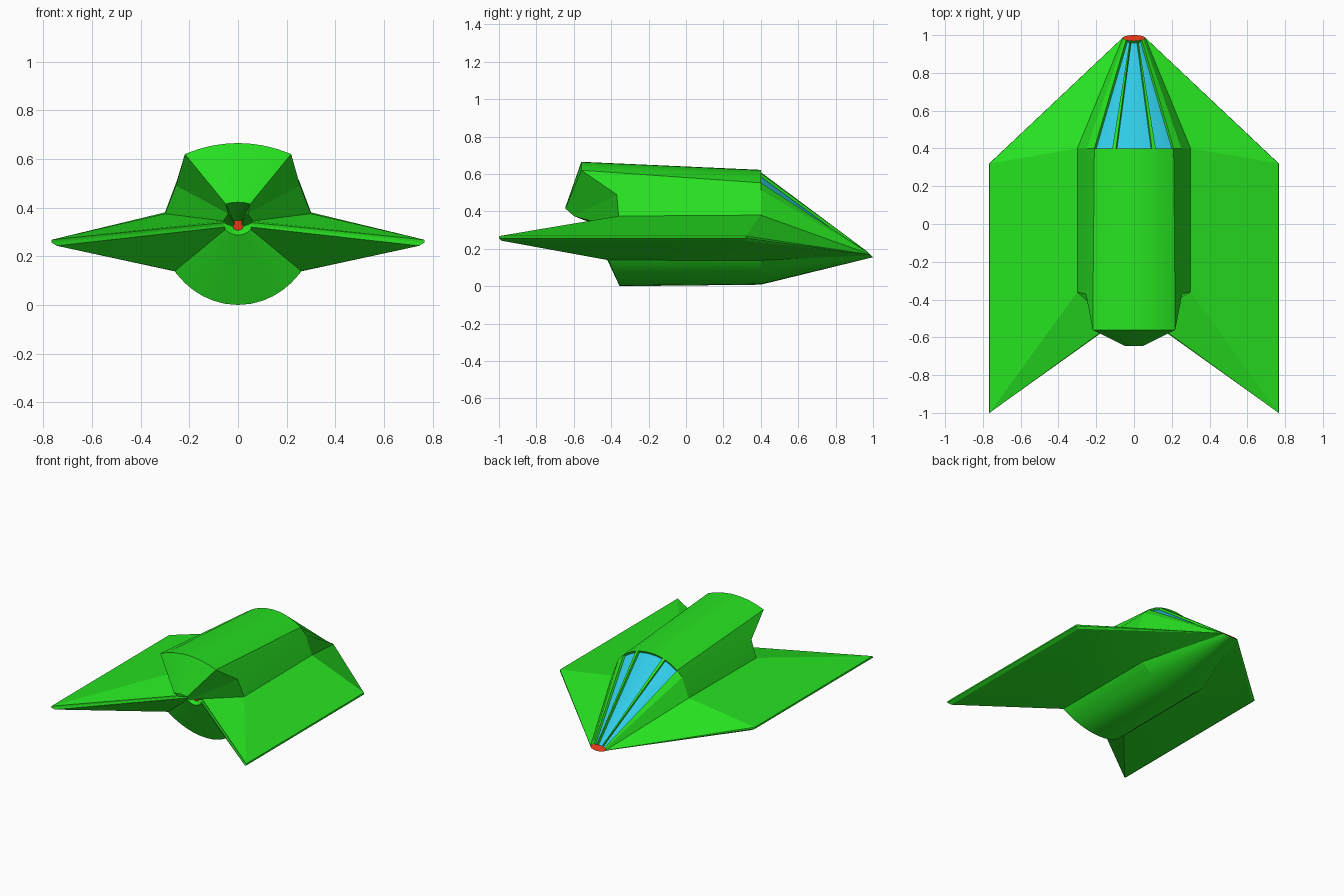
import bpy, bmesh
from math import sin, cos, asin, sqrt, pi, radians

if "Cube" in bpy.data.objects:
    bpy.data.objects.remove(bpy.data.objects["Cube"])


def material(name, rgb):
    m = bpy.data.materials.new(name)
    m.diffuse_color = (*rgb, 1)
    m.use_nodes = True
    m.node_tree.nodes["Principled BSDF"].inputs["Base Color"].default_value = m.diffuse_color
    return m


GREEN = material("hull_green", (0.02, 0.75, 0.015))
BLUE = material("window_blue", (0.03, 0.6, 0.8))
RED = material("accent_red", (0.75, 0.04, 0.01))


def finish(name, bm, mats, mirror=False):
    me = bpy.data.meshes.new(name)
    bm.to_mesh(me)
    bm.free()
    ob = bpy.data.objects.new(name, me)
    bpy.context.collection.objects.link(ob)
    for m in mats:
        me.materials.append(m)
    if mirror:
        ob.modifiers.new("mirror", 'MIRROR')
    bpy.ops.object.select_all(action='DESELECT')
    ob.select_set(True)
    bpy.context.view_layer.objects.active = ob
    bpy.ops.object.shade_smooth_by_angle(angle=radians(15))
    return ob


def skin(rows):
    """Quads between neighbouring cross-section rows."""
    bm = bmesh.new()
    vs = [[bm.verts.new(p) for p in row] for row in rows]
    for a, b in zip(vs, vs[1:]):
        for c in range(len(a) - 1):
            bm.faces.new((a[c], b[c], b[c + 1], a[c + 1]))
    bm.normal_update()
    return bm


def flip(pts):
    return [(-x, y, z) for x, y, z in reversed(pts)]


def nose_pt(t):
    return (0.06 * sin(t), 0.985 - 0.015 * cos(t), 0.17 + 0.015 * cos(t))


# Half cross-sections from nose to thruster: upper body, wing, belly
xs = [0, 0.045, 0.095, 0.115, 0.16, 0.21]
roof = xs + [0.25, 0.30]
up_nose = [nose_pt(asin(min(1, x / 0.3))) for x in roof]
up_front = [(x, 0.4, 0.38 + 0.242 * sqrt(max(0, 1 - (x / 0.3) ** 2))) for x in roof]
up_rear = [(x * 1.04, -0.56, 0.665 - 0.045 * (x / 0.21) ** 2) for x in xs]
up_rear += [(0.255, -0.37, 0.49), (0.30, -0.36, 0.375)]
up_in = [(x * 0.24, -0.645, 0.422 - 0.007 * (x / 0.21) ** 2) for x in xs]
up_in += [(0.04, -0.60, 0.375), (0.06, -0.49, 0.345)]

N = 8
bx = [0.26 * cos(i / N * pi / 2) for i in range(N)] + [0]
arc = [0.325 - sqrt(0.325 ** 2 - x * x) for x in bx]
bel_nose = [nose_pt(radians(110 + 70 * i / N)) for i in range(N + 1)]
bel_front = [(x, 0.4, 0.008 + h) for x, h in zip(bx, arc)]
bel_rear = [(x, -0.355 - 0.06 * h / 0.13, h * 1.07) for x, h in zip(bx, arc)]
bel_in = [(x * 0.2, -0.49, 0.287 + h * 0.18) for x, h in zip(bx, arc)]

tip = [(0.765, 0.268), (0.767, 0.257), (0.745, 0.243)]
tip_nose = [nose_pt(radians(a)) for a in (94, 98, 103)]
tip_front = [(x, 0.32, z) for x, z in tip]
tip_rear = [(x, y, z) for (x, z), y in zip(tip, (-1, -1, -0.985))]
tip_in = [(0.06, -0.48, 0.338), (0.058, -0.48, 0.328), (0.054, -0.485, 0.32)]


def recess(row):
    return [(x * 0.35, -0.47, 0.315 + (z - 0.315) * 0.3) for x, y, z in row]


uppers = [up_nose, up_front, up_rear, up_in, recess(up_in)]
bellies = [bel_nose, bel_front, bel_rear, bel_in, recess(bel_in)]
tips = [tip_nose, tip_front, tip_rear, tip_in, recess(tip_in)]

# Upper fuselage with three recessed canopy windows
bm = skin([flip(r)[:-1] + r for r in uppers])
panes = []
for f in bm.faces:
    c = f.calc_center_median()
    at_front = [abs(v.co.x) for v in f.verts if abs(v.co.y - 0.4) < 0.001]
    if c.y > 0.45 and (max(at_front) < 0.1 or (min(at_front) > 0.11 and max(at_front) < 0.22)):
        panes.append(f)
        f.material_index = 1
rim = bmesh.ops.inset_region(bm, faces=panes, thickness=0.003, depth=-0.015,
                             use_even_offset=False, use_boundary=True)
for f in rim["faces"]:
    f.material_index = 0
finish("upper_fuselage", bm, [GREEN, BLUE])

# Swept wings, mirrored
finish("wings", skin([[u[-1]] + t + [b[0]] for u, t, b in zip(uppers, tips, bellies)]),
       [GREEN], mirror=True)

# Rounded belly
finish("belly", skin([b[:-1] + flip(b) for b in bellies]), [GREEN])


# Red nose cap and thruster core close both ends
def cap(name, k, reverse):
    half = uppers[k] + tips[k] + bellies[k]
    loop = half + flip(half[1:-1])
    if reverse:
        loop = loop[::-1]
    bm = bmesh.new()
    bm.faces.new([bm.verts.new(p) for p in loop])
    finish(name, bm, [RED])


cap("nose_cap", 0, False)
cap("thruster_core", -1, True)
